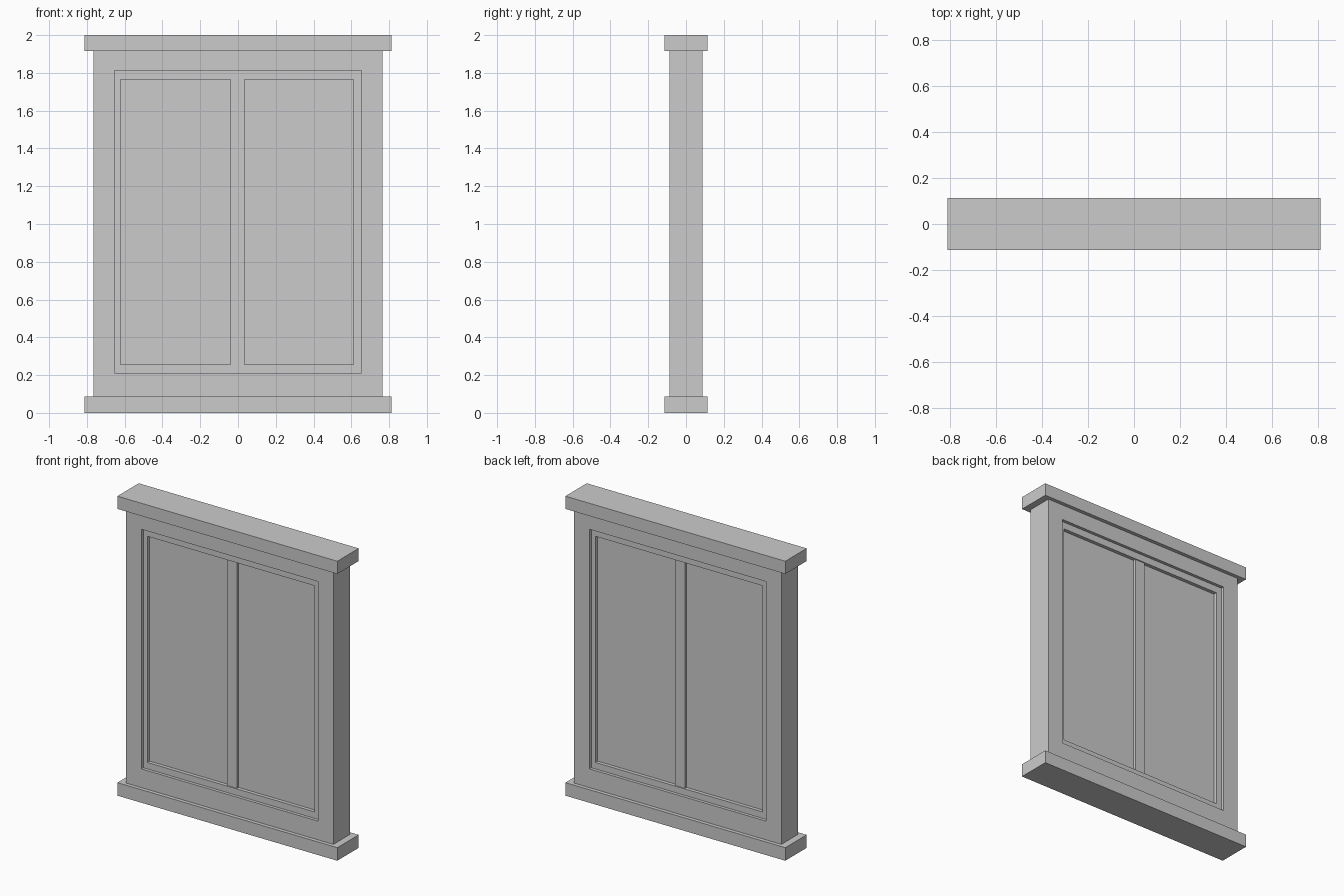
import bpy, bmesh, math

if "Cube" in bpy.data.objects:
    bpy.data.objects.remove(bpy.data.objects["Cube"])


def finish(name, bm):
    bmesh.ops.recalc_face_normals(bm, faces=bm.faces)
    mesh = bpy.data.meshes.new(name)
    bm.to_mesh(mesh)
    bm.free()
    obj = bpy.data.objects.new(name, mesh)
    bpy.context.collection.objects.link(obj)
    return obj


def box(name, x0, x1, y0, y1, z0, z1):
    bm = bmesh.new()
    bmesh.ops.create_cube(bm, size=1)
    for v in bm.verts:
        v.co = (x1 if v.co.x > 0 else x0,
                y1 if v.co.y > 0 else y0,
                z1 if v.co.z > 0 else z0)
    return finish(name, bm)


def ring(name, outer, inner, y0, y1):
    """Rectangular frame; outer and inner are (x0, x1, z0, z1)."""
    bm = bmesh.new()

    def loop(rect, y):
        a, b, c, d = rect
        return [bm.verts.new((x, y, z)) for x, z in ((a, c), (b, c), (b, d), (a, d))]

    loops = [loop(outer, y0), loop(inner, y0), loop(inner, y1), loop(outer, y1)]
    for p, q in zip(loops, loops[1:] + loops[:1]):
        for i in range(4):
            j = (i + 1) % 4
            bm.faces.new((p[i], p[j], q[j], q[i]))
    return finish(name, bm)


# Sill and head slabs
box("sill", -0.8125, 0.8125, -0.1125, 0.1125, 0, 0.087)
box("head", -0.8125, 0.8125, -0.1125, 0.1125, 1.915, 2.0)

# Outer casing
opening = (-0.653, 0.653, 0.212, 1.812)
ring("casing", (-0.766, 0.766, 0.087, 1.915), opening, -0.0875, 0.0875)

# Sash and mullion on each side, the back being the front turned half round
for side, angle in (("front", 0), ("back", math.pi)):
    sash = ring(side + "_sash", opening, (-0.622, 0.612, 0.255, 1.765), -0.067, 0)
    mullion = box(side + "_mullion", -0.04, 0.034, -0.06, 0, 0.255, 1.765)
    for part in (sash, mullion):
        part.rotation_euler.z = angle

# Pane between the sashes
box("pane", -0.635, 0.635, -0.043, 0.043, 0.235, 1.785)
